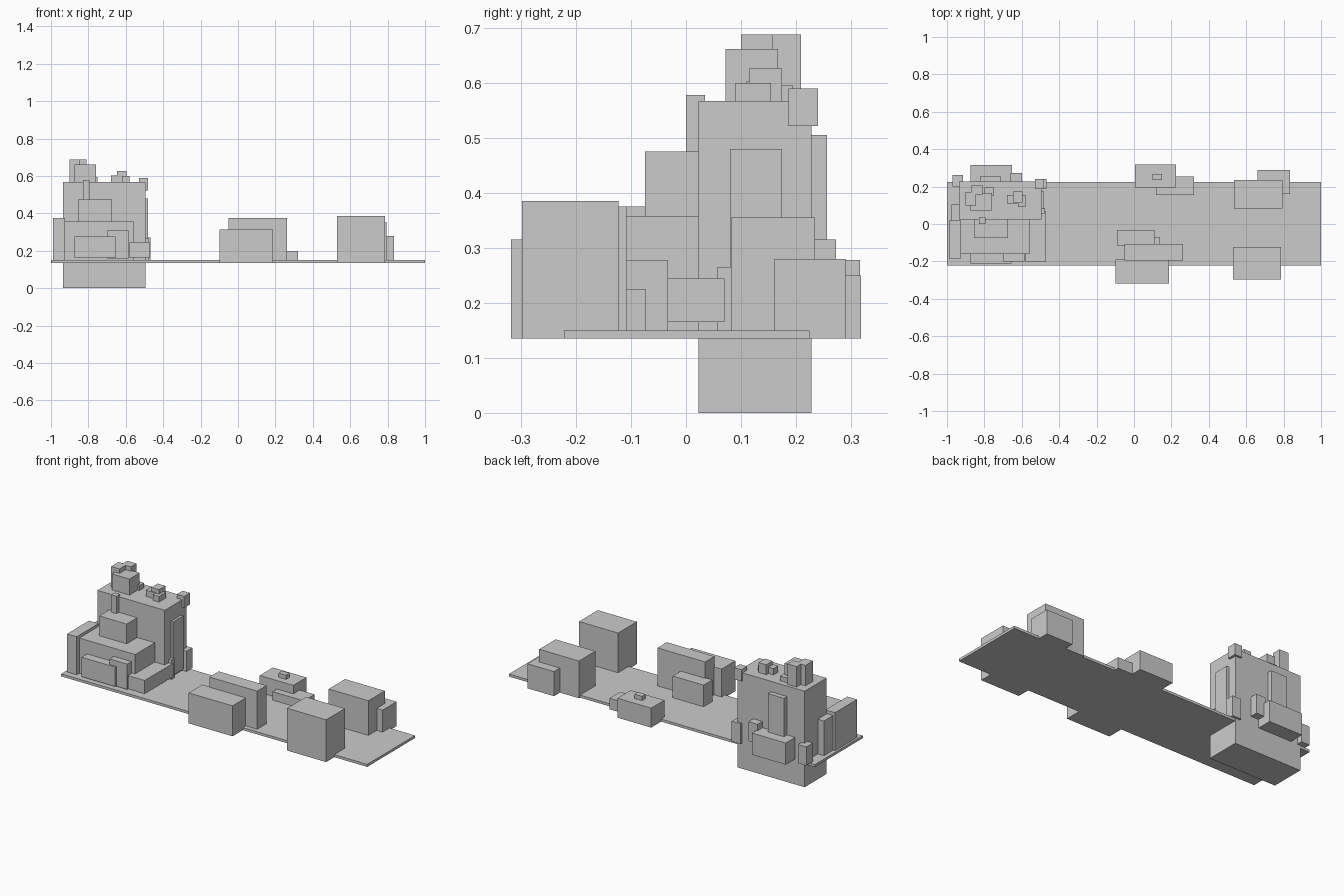
import bpy


def box(name, x, y, z):
    """Add one axis-aligned block from its (min, max) ranges."""
    bpy.ops.mesh.primitive_cube_add(size=1, location=[(a + b) / 2 for a, b in (x, y, z)])
    ob = bpy.context.object
    ob.name = name
    ob.scale = [b - a for a, b in (x, y, z)]
    bpy.ops.object.transform_apply(location=False, rotation=False, scale=True)
    return ob


G = 0.135   # underside of the plate and overhanging buildings
P = 0.150   # top of the plate
T = 0.56    # just inside the tower roof

# Ground plate and main tower
box("base_plate", (-1, 1), (-0.222, 0.225), (G, P))
box("tower", (-0.935, -0.495), (0.023, 0.228), (0, 0.567))

# Stepped blocks on the tower front
box("front_hall", (-0.93, -0.56), (-0.16, 0.03), (G, 0.358))
box("upper_hall", (-0.855, -0.675), (-0.075, 0.03), (0.35, 0.475))
box("chimney", (-0.83, -0.795), (0, 0.035), (0.35, 0.578))
box("front_bay", (-0.875, -0.655), (-0.212, -0.155), (0.163, 0.278))
box("front_porch", (-0.70, -0.585), (-0.20, -0.155), (0.16, 0.31))
box("side_wing", (-0.58, -0.47), (-0.2, 0.07), (0.165, 0.244))

# Blocks on the tower right side
box("right_panel", (-0.50, -0.48), (0.08, 0.175), (0.165, 0.48))
box("right_post", (-0.50, -0.475), (0.057, 0.085), (P, 0.265))
box("right_corner_block", (-0.525, -0.467), (0.187, 0.24), (P, 0.27))
box("roof_corner_block", (-0.53, -0.482), (0.186, 0.24), (0.522, 0.59))

# Blocks on the tower left side
box("left_wing", (-0.988, -0.925), (-0.185, 0.02), (P, 0.375))
box("left_panel", (-0.975, -0.93), (0.02, 0.105), (P, 0.355))
box("left_corner_block", (-0.97, -0.915), (0.2, 0.262), (P, 0.26))

# Blocks on the tower back
box("back_bay", (-0.873, -0.653), (0.22, 0.316), (P, 0.278))
box("back_panel", (-0.82, -0.715), (0.22, 0.256), (0.2, 0.505))
box("back_porch", (-0.66, -0.60), (0.22, 0.273), (0.2, 0.315))

# Roof clusters
box("roof_tank", (-0.875, -0.76), (0.072, 0.167), (T, 0.662))
box("roof_tower_a", (-0.90, -0.845), (0.10, 0.17), (T, 0.688))
box("roof_tower_b", (-0.87, -0.81), (0.157, 0.209), (T, 0.688))
box("roof_step", (-0.80, -0.75), (0.15, 0.195), (T, 0.595))
box("roof_vent_a", (-0.68, -0.62), (0.11, 0.155), (T, 0.604))
box("roof_vent_b", (-0.647, -0.597), (0.115, 0.175), (T, 0.626))
box("roof_vent_c", (-0.62, -0.58), (0.09, 0.155), (T, 0.600))

# Middle buildings, front row
box("mid_front_house", (-0.1, 0.187), (-0.318, -0.19), (G, 0.315))
box("mid_front_block", (-0.05, 0.262), (-0.195, -0.108), (G, 0.375))
box("mid_front_annex", (-0.092, 0.11), (-0.115, -0.033), (G, 0.278))
box("mid_front_step", (0.05, 0.14), (-0.115, -0.073), (G, 0.225))

# Middle buildings, back row
box("mid_back_house", (0.005, 0.225), (0.195, 0.318), (G, 0.25))
box("mid_back_vent", (0.10, 0.15), (0.235, 0.268), (0.24, 0.275))
box("mid_back_annex", (0.117, 0.322), (0.155, 0.255), (G, 0.2))

# Right end buildings
box("end_front_house", (0.53, 0.785), (-0.298, -0.123), (G, 0.385))
box("end_back_house", (0.535, 0.795), (0.082, 0.235), (G, 0.355))
box("end_back_annex", (0.66, 0.833), (0.16, 0.29), (G, 0.28))
